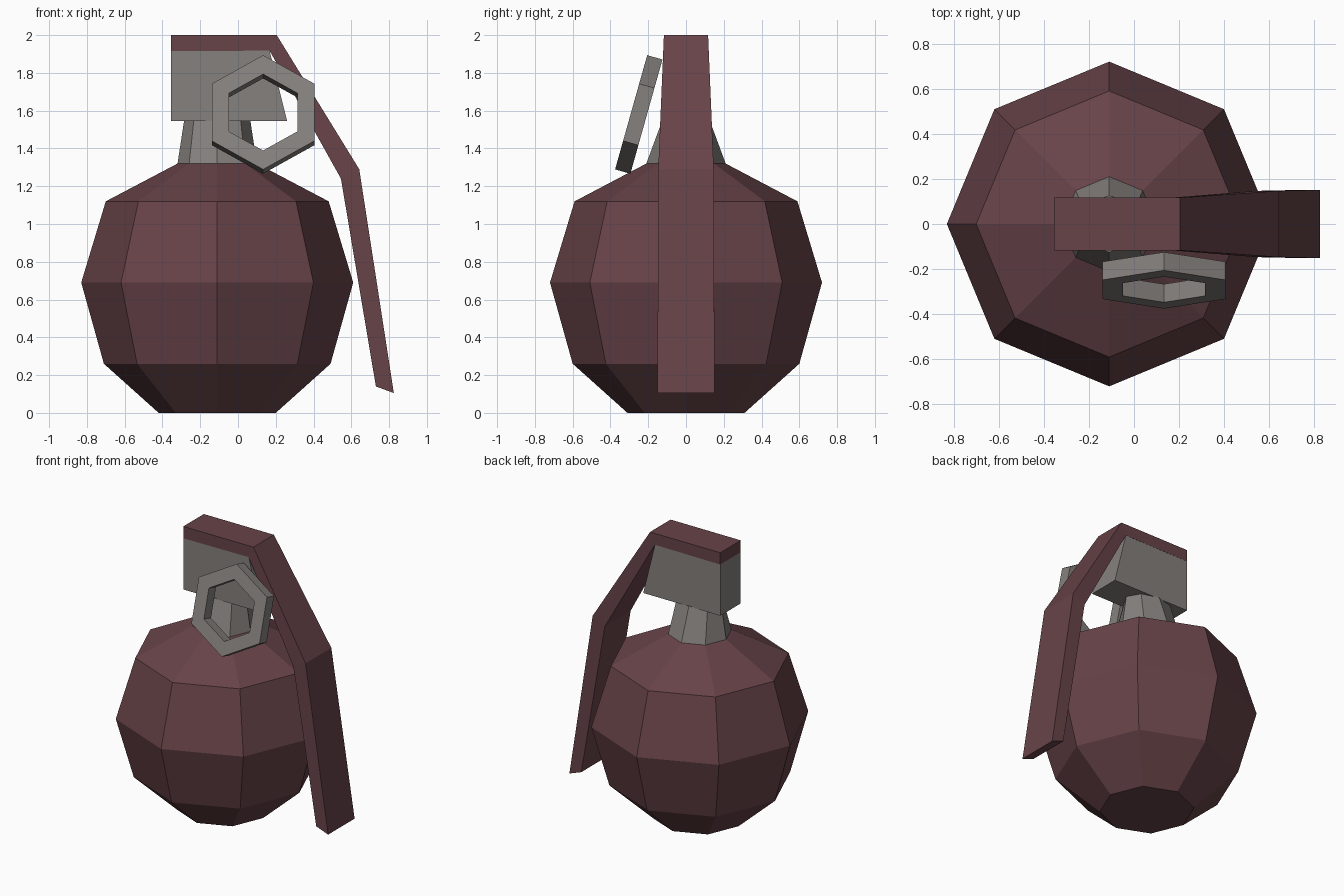
import bpy, bmesh, math
from mathutils import Matrix

cube = bpy.data.objects.get("Cube")
if cube:
    bpy.data.objects.remove(cube, do_unlink=True)


def material(name, rgb):
    m = bpy.data.materials.new(name)
    m.use_nodes = True
    colour = (*rgb, 1)
    m.diffuse_color = colour
    m.node_tree.nodes["Principled BSDF"].inputs["Base Color"].default_value = colour
    return m


maroon = material("dark maroon", (0.135, 0.056, 0.065))
grey = material("warm grey", (0.235, 0.218, 0.207))


def loft(name, rings, mat, closed=False):
    """Join matching rings of points with quads; cap the ends or close the loop."""
    bm = bmesh.new()
    loops = [[bm.verts.new(p) for p in ring] for ring in rings]
    pairs = list(zip(loops, loops[1:]))
    if closed:
        pairs.append((loops[-1], loops[0]))
    else:
        bm.faces.new(loops[0])
        bm.faces.new(loops[-1])
    for a, b in pairs:
        for i in range(len(a)):
            j = (i + 1) % len(a)
            bm.faces.new((a[i], a[j], b[j], b[i]))
    bmesh.ops.recalc_face_normals(bm, faces=bm.faces)
    mesh = bpy.data.meshes.new(name)
    bm.to_mesh(mesh)
    bm.free()
    mesh.materials.append(mat)
    obj = bpy.data.objects.new(name, mesh)
    bpy.context.collection.objects.link(obj)
    return obj


def polygon(sides, rx, ry, z, cx=0.0, start=0.0):
    angles = [start + math.tau * i / sides for i in range(sides)]
    return [(cx + rx * math.cos(a), ry * math.sin(a), z) for a in angles]


AXIS = -0.11

# Eight-sided faceted body
profile = [(0.31, 0), (0.60, 0.26), (0.72, 0.69), (0.59, 1.12), (0.21, 1.32)]
loft("body", [polygon(8, r, r, z, AXIS) for r, z in profile], maroon)

# Tapered neck, narrower across its depth at the top
loft("neck", [polygon(8, 0.21, 0.21, 1.32, AXIS),
              polygon(8, 0.175, 0.125, 1.55, AXIS)], grey)

# Fuse head: sloped block under the lever
head = [(-0.355, 1.545), (0.26, 1.545), (0.167, 1.918), (-0.355, 1.915)]
loft("fuse_head", [[(x, y, z) for x, z in head] for y in (-0.116, 0.116)], grey)

# Bent safety lever: outer point, inner point and half width at each station
stations = [((-0.355, 2.0), (-0.355, 1.915), 0.117),
            ((0.205, 2.0), (0.167, 1.918), 0.117),
            ((0.642, 1.29), (0.545, 1.24), 0.147),
            ((0.825, 0.105), (0.73, 0.14), 0.151)]
loft("safety_lever", [[(o[0], -w, o[1]), (o[0], w, o[1]),
                       (i[0], w, i[1]), (i[0], -w, i[1])]
                      for o, i, w in stations], maroon)

# Hexagonal pull ring, leaning back against the head
R, HOLE, HALF = 0.314, 0.21, 0.042
section = [(R, -HALF), (R, HALF), (HOLE, HALF), (HOLE, -HALF)]
ring = loft("pull_ring", [polygon(6, r, r, h, start=math.pi / 6)
                          for r, h in section], grey, closed=True)
ring.data.transform(Matrix.Translation((0.133, -0.25, 1.58))
                    @ Matrix.Rotation(math.radians(90 - 15.7), 4, "X"))
